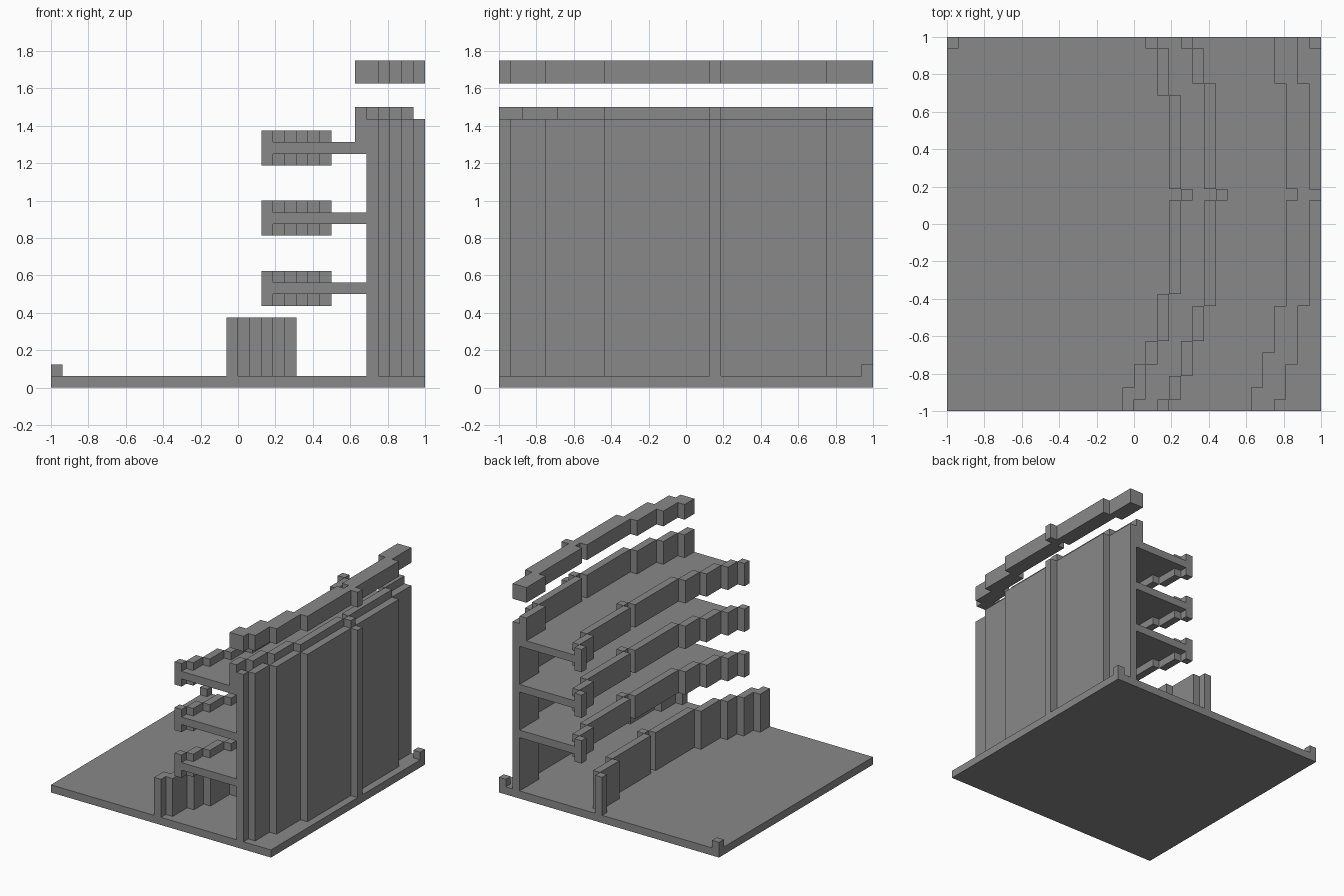
import bpy, bmesh

cube = bpy.data.objects.get("Cube")
if cube:
    bpy.data.objects.remove(cube, do_unlink=True)

U = 1 / 16   # size of one block
N = 32       # blocks along each side

grey = bpy.data.materials.new("stone_grey")
grey.use_nodes = True
grey.diffuse_color = (0.25, 0.25, 0.25, 1)
grey.node_tree.nodes["Principled BSDF"].inputs["Base Color"].default_value = grey.diffuse_color


def prism(bm, outline, z0, z1):
    """Extrude a plan outline, given in blocks, between two levels."""
    face = bm.faces.new([bm.verts.new((x * U - 1, y * U - 1, z0 * U)) for x, y in outline])
    face.normal_update()
    if face.normal.z > 0:
        face.normal_flip()
    top = bmesh.ops.extrude_face_region(bm, geom=[face], use_keep_orig=True)
    verts = [v for v in top["geom"] if isinstance(v, bmesh.types.BMVert)]
    bmesh.ops.translate(bm, vec=(0, 0, (z1 - z0) * U), verts=verts)


def build(name, outlines, z0, z1):
    bm = bmesh.new()
    for outline in outlines:
        prism(bm, outline, z0, z1)
    bmesh.ops.recalc_face_normals(bm, faces=bm.faces)
    mesh = bpy.data.meshes.new(name)
    bm.to_mesh(mesh)
    bm.free()
    mesh.materials.append(grey)
    obj = bpy.data.objects.new(name, mesh)
    bpy.context.collection.objects.link(obj)
    return obj


def rect(x0, y0, x1, y1):
    return [(x0, y0), (x1, y0), (x1, y1), (x0, y1)]


def runs(path):
    """Split a stepped path of (start y, x) into (y0, y1, x) runs."""
    ends = [y for y, _ in path[1:]] + [N]
    return [(y, end, x) for (y, x), end in zip(path, ends)]


def thin(path):
    """One-block-thick stepped wall."""
    return [rect(x, y0, x + 1, y1) for y0, y1, x in runs(path)]


def edge(path, shift=0):
    return [(x + shift, y) for y0, y1, x in runs(path) for y in (y0, y1)]


def between(left, right, left_shift, right_shift):
    """Solid plan between two stepped paths."""
    return [edge(left, left_shift) + edge(right, right_shift)[::-1]]


# Stepped curves, as (start y, x) in blocks
ground_path = [(0, 15), (2, 16), (4, 17), (6, 18), (10, 19), (18, 20), (19, 19), (27, 18), (31, 17)]
balcony_path = [(0, 18), (1, 19), (3, 20), (6, 21), (9, 22), (18, 23), (19, 22), (28, 21), (31, 20)]
inner_path = [(0, 26), (2, 27), (5, 28), (9, 29), (18, 30), (19, 29), (28, 28)]
outer_path = [(0, 27), (1, 28), (4, 29), (9, 30), (18, 31), (19, 30), (28, 29)]

# Base and corner markers
build("base_plate", [rect(0, 0, N, N)], 0, 1)
build("corner_markers", [rect(x, N - 1, x + 1, N) for x in (0, N - 1)], 1, 2)

# Ground level wall, with its thicker front corner
build("ground_wall", thin(ground_path) + [rect(16, 1, 17, 2)], 1, 6)

# Three tiers, each a floor with a front parapet
for i in range(3):
    z = 8 + 6 * i
    build(f"tier_floor_{i + 1}", between(balcony_path, outer_path, 1, 0), z, z + 1)
    build(f"tier_parapet_{i + 1}", thin(balcony_path), z - 1, z + 2)

# Outer wall, upper inner wall and the raised roof strip
build("outer_wall", thin(outer_path), 1, 23)
build("upper_inner_wall", thin(inner_path), 21, 24)
build("roof_strip", between(inner_path, outer_path, 0, 1), 26, 28)
